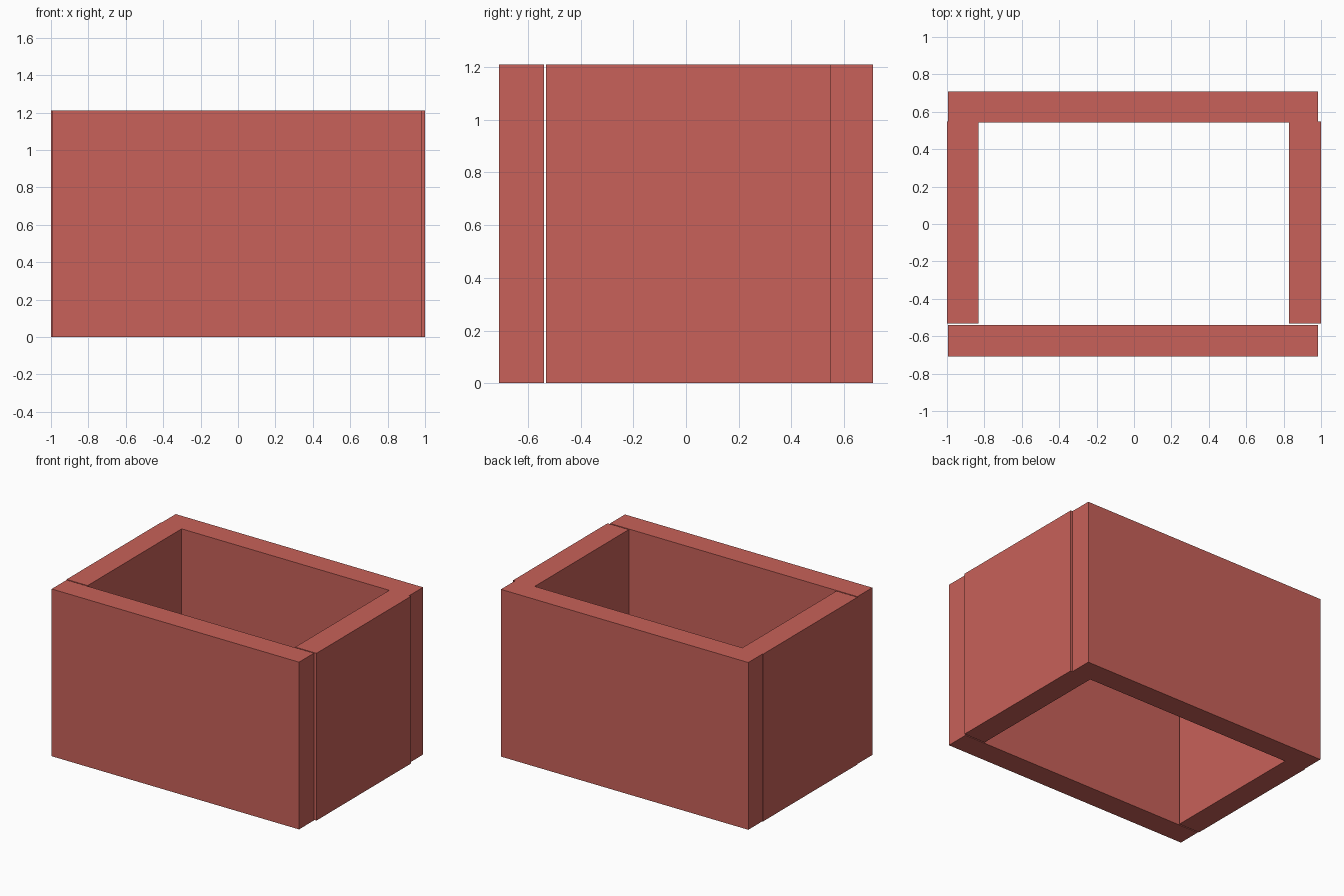
import bpy

if "Cube" in bpy.data.objects:
    bpy.data.objects.remove(bpy.data.objects["Cube"])

HEIGHT = 1.21

red = bpy.data.materials.new("red_paint")
red.diffuse_color = (0.58, 0.12, 0.10, 1)
red.use_nodes = True
red.node_tree.nodes["Principled BSDF"].inputs["Base Color"].default_value = red.diffuse_color


def wall(name, x0, x1, y0, y1):
    """Upright slab standing on the ground between the given x and y limits."""
    bpy.ops.mesh.primitive_cube_add(
        size=1, location=((x0 + x1) / 2, (y0 + y1) / 2, HEIGHT / 2))
    ob = bpy.context.object
    ob.name = name
    ob.scale = (x1 - x0, y1 - y0, HEIGHT)
    bpy.ops.object.transform_apply(location=False, rotation=False, scale=True)
    ob.data.materials.append(red)


# Long walls, set slightly off centre; the front one leaves a narrow gap
wall("front_wall", -0.995, 0.985, -0.709, -0.539)
wall("back_wall", -0.995, 0.985, 0.544, 0.709)

# Short side walls between them
wall("left_wall", -1.0, -0.832, -0.531, 0.548)
wall("right_wall", 0.83, 1.0, -0.531, 0.548)
